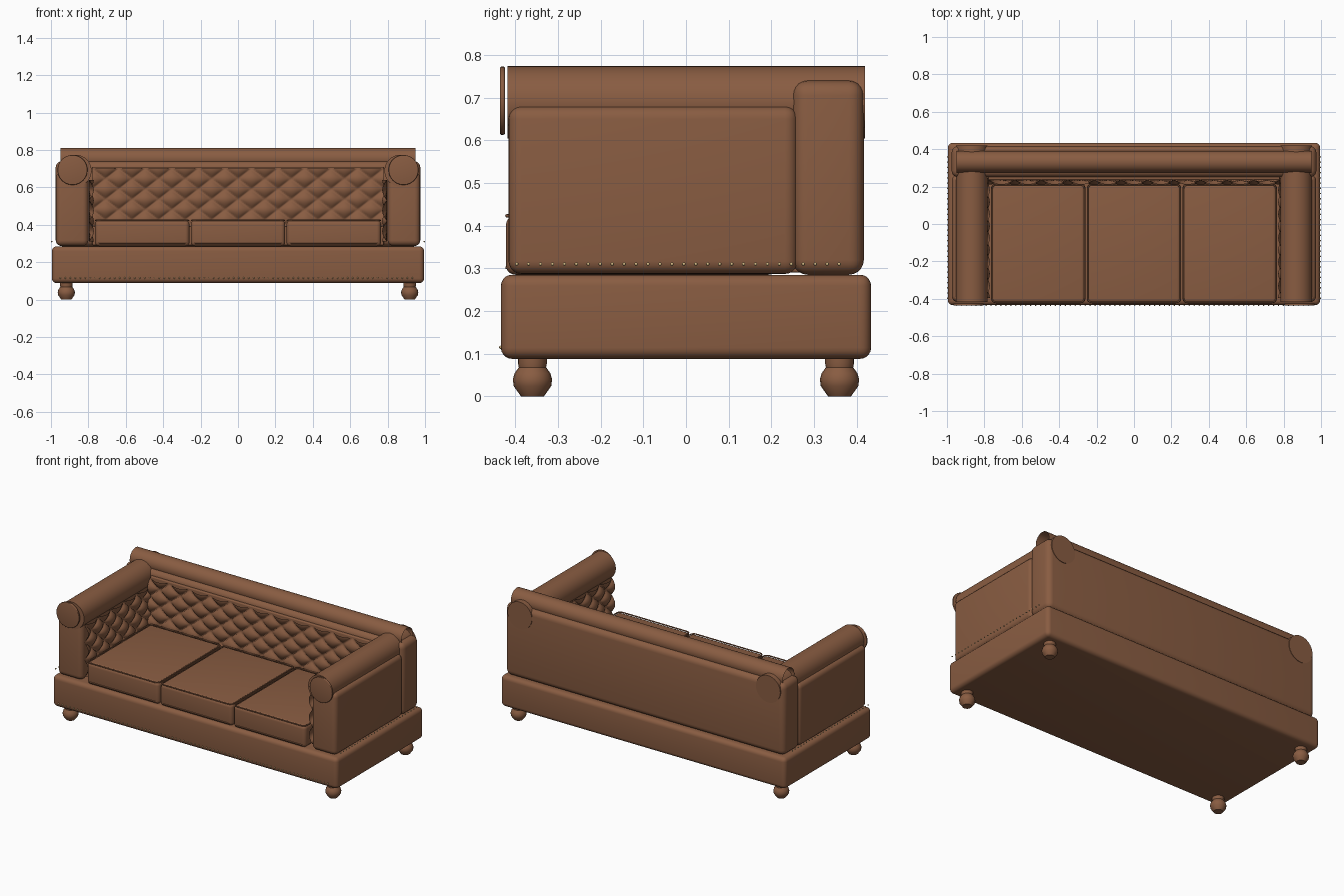
import bpy, bmesh, math
from mathutils import Matrix

if "Cube" in bpy.data.objects:
    bpy.data.objects.remove(bpy.data.objects["Cube"])


def material(name, rgb):
    m = bpy.data.materials.new(name)
    m.diffuse_color = (*rgb, 1)
    m.use_nodes = True
    m.node_tree.nodes["Principled BSDF"].inputs["Base Color"].default_value = m.diffuse_color
    return m


LEATHER = material("brown leather", (0.25, 0.108, 0.054))
BRASS = material("pale brass", (0.62, 0.46, 0.22))


def finish(name, bm, mat=LEATHER, angle=40):
    me = bpy.data.meshes.new(name)
    bm.to_mesh(me)
    bm.free()
    me.materials.append(mat)
    ob = bpy.data.objects.new(name, me)
    bpy.context.collection.objects.link(ob)
    bpy.ops.object.select_all(action='DESELECT')
    ob.select_set(True)
    bpy.context.view_layer.objects.active = ob
    bpy.ops.object.shade_smooth_by_angle(angle=math.radians(angle))
    return ob


def box(name, x, y, z, bevel):
    bm = bmesh.new()
    bmesh.ops.create_cube(bm, size=1)
    for v in bm.verts:
        v.co = [(a + b) / 2 + c * (b - a) for (a, b), c in zip((x, y, z), v.co)]
    if bevel:
        bmesh.ops.bevel(bm, geom=bm.edges[:], offset=bevel, segments=5,
                        profile=0.5, affect='EDGES', clamp_overlap=True)
    return finish(name, bm)


def cylinder(name, center, r, length, axis, caps=True, bevel=0):
    bm = bmesh.new()
    bmesh.ops.create_cone(bm, cap_ends=caps, segments=48, radius1=r, radius2=r, depth=length)
    if bevel:
        rim = [e for e in bm.edges if abs(e.verts[0].co.z - e.verts[1].co.z) < 1e-5]
        bmesh.ops.bevel(bm, geom=rim, offset=bevel, segments=3, profile=0.5, affect='EDGES')
    rot = Matrix.Rotation(math.pi / 2, 4, 'Y' if axis == 'X' else 'X')
    bmesh.ops.transform(bm, matrix=Matrix.Translation(center) @ rot, verts=bm.verts)
    return finish(name, bm)


def tufted(name, u0, u1, z0, z1, pu, pz, depth, place):
    """Diamond-quilted sheet; place(u, z, height) gives the position."""
    bm = bmesh.new()
    nu, nz = round((u1 - u0) / pu * 16), round((z1 - z0) / pz * 16)
    rows = []
    for j in range(nz + 1):
        row = []
        for i in range(nu + 1):
            u, z = u0 + (u1 - u0) * i / nu, z0 + (z1 - z0) * j / nz
            a, b = (u - u0) / pu + (z1 - z) / pz, (u - u0) / pu - (z1 - z) / pz
            puff = abs(math.sin(math.pi * a) * math.sin(math.pi * b)) ** 0.5
            row.append(bm.verts.new(place(u, z, depth * puff)))
        rows.append(row)
    for r, s in zip(rows, rows[1:]):
        for i in range(nu):
            bm.faces.new((r[i], r[i + 1], s[i + 1], s[i]))
    return finish(name, bm, angle=60)


def piping(name, x, y, z, r, corner):
    """Thin cord round a rounded rectangle."""
    cu = bpy.data.curves.new(name, 'CURVE')
    cu.dimensions = '3D'
    cu.bevel_depth, cu.bevel_resolution = r, 2
    sp = cu.splines.new('POLY')
    pts = []
    for k, (cx, cy) in enumerate([(x[1] - corner, y[1] - corner), (x[0] + corner, y[1] - corner),
                                  (x[0] + corner, y[0] + corner), (x[1] - corner, y[0] + corner)]):
        for i in range(6):
            t = math.pi / 2 * (k + i / 5)
            pts.append((cx + corner * math.cos(t), cy + corner * math.sin(t), z, 1))
    sp.points.add(len(pts) - 1)
    for p, co in zip(sp.points, pts):
        p.co = co
    sp.use_cyclic_u = True
    cu.materials.append(LEATHER)
    bpy.context.collection.objects.link(bpy.data.objects.new(name, cu))


def nails(name, points):
    bm = bmesh.new()
    for p in points:
        bmesh.ops.create_icosphere(bm, subdivisions=1, radius=0.0045,
                                   matrix=Matrix.Translation(p))
    finish(name, bm, BRASS, 80)


def foot(name, x, y):
    profile = [(0.027, 0), (0.044, 0.024), (0.046, 0.04), (0.042, 0.054), (0.032, 0.068),
               (0.034, 0.078), (0.034, 0.095)]
    bm = bmesh.new()
    n = 20
    rings = [[bm.verts.new((x + r * math.cos(2 * math.pi * i / n),
                            y + r * math.sin(2 * math.pi * i / n), z)) for i in range(n)]
             for r, z in profile]
    for a, b in zip(rings, rings[1:]):
        for i in range(n):
            bm.faces.new((a[i], a[(i + 1) % n], b[(i + 1) % n], b[i]))
    bm.faces.new(rings[0][::-1])
    bm.faces.new(rings[-1])
    finish(name, bm)


# Base plinth and back
box("base", (-0.995, 0.995), (-0.434, 0.434), (0.088, 0.285), 0.026)
box("back", (-0.975, 0.975), (0.25, 0.417), (0.285, 0.74), 0.035)
box("back_inner_panel", (-0.78, 0.78), (0.235, 0.28), (0.29, 0.71), 0.006)
cylinder("back_roll", (0, 0.333, 0.753), 0.057, 1.9, 'X', caps=False)
tufted("back_tufting", -0.78, 0.78, 0.39, 0.70, 0.142, 0.11, 0.026,
       lambda u, z, h: (u, 0.236 - h, z))

# Arms, mirrored left and right
for side, s in (("left", -1), ("right", 1)):
    xs = sorted((s * 0.80, s * 0.974))
    box(side + "_arm", xs, (-0.416, 0.262), (0.287, 0.68), 0.03)
    cylinder(side + "_arm_roll", (s * 0.868, 0.001, 0.689), 0.085, 0.838, 'Y')
    cylinder(side + "_arm_disc", (s * 0.885, -0.4305, 0.693), 0.08, 0.012, 'Y', bevel=0.004)
    tufted(side + "_arm_tufting", -0.395, 0.245, 0.31, 0.64, 0.128, 0.11, 0.026,
           lambda u, z, h: (s * (0.797 - h), u, z))
    nails(side + "_nailheads", [(s * 0.996, -0.397 + 0.028 * i, 0.31) for i in range(28)])
    for end, y in (("front", -0.36), ("back", 0.36)):
        foot(f"{side}_{end}_foot", s * 0.918, y)

nails("front_nailheads", [(-0.95 + 0.0265 * i, -0.434, 0.115) for i in range(72)])

# Three seat cushions with cord edges
for i, name in enumerate(("left", "middle", "right")):
    c = (i - 1) * 0.512
    xs, ys = (c - 0.252, c + 0.252), (-0.422, 0.215)
    box(name + "_cushion", xs, ys, (0.285, 0.424), 0.022)
    for part, z in (("top", 0.423), ("bottom", 0.302)):
        piping(f"{name}_cushion_{part}_piping", (xs[0] + 0.004, xs[1] - 0.004),
               (ys[0] + 0.002, ys[1] - 0.004), z, 0.004, 0.025)
